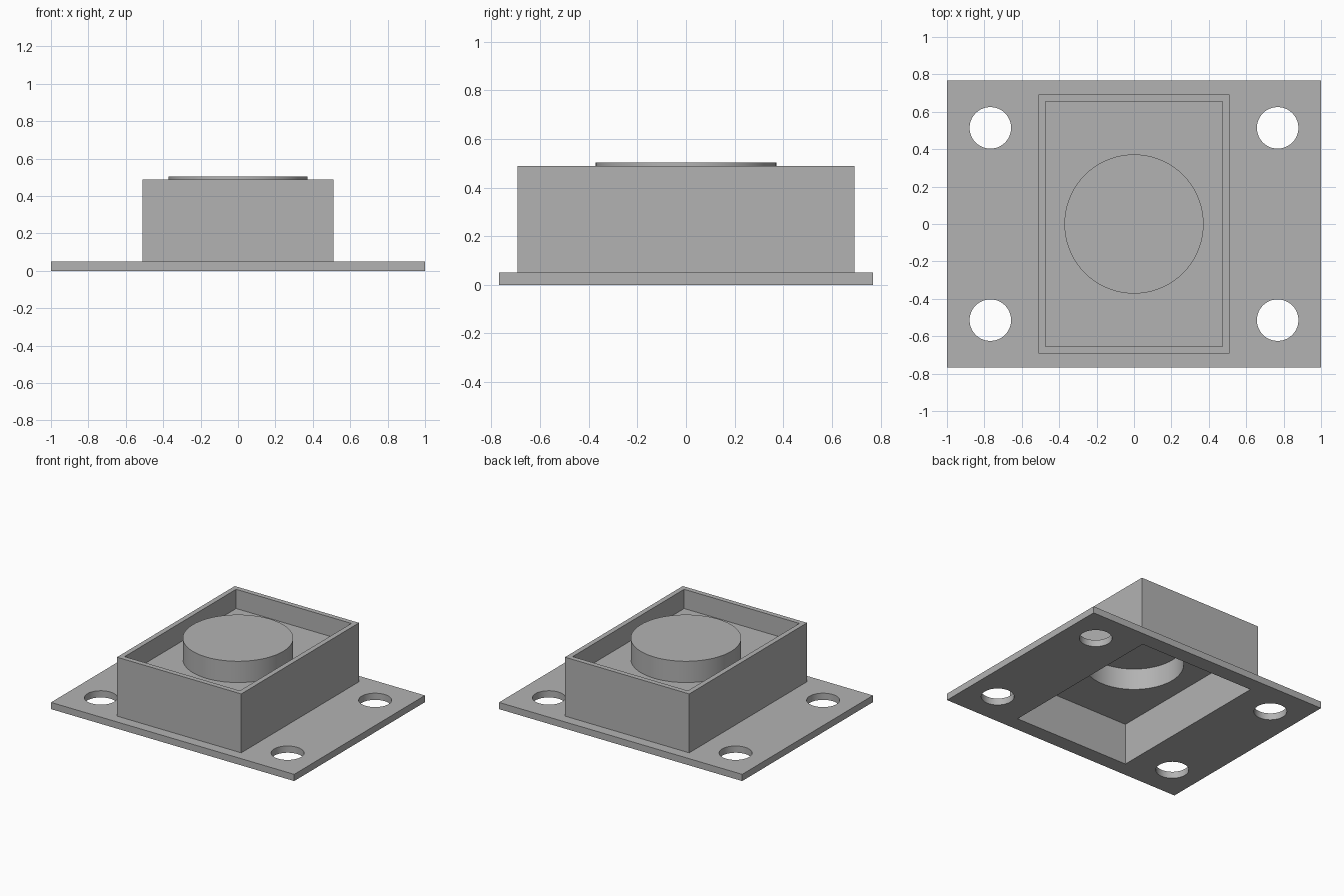
import bpy

cube = bpy.data.objects.get("Cube")
if cube:
    bpy.data.objects.remove(cube, do_unlink=True)

# Single grey finish
grey = bpy.data.materials.new("plain_grey")
grey.use_nodes = True
colour = (0.45, 0.45, 0.45, 1)
grey.diffuse_color = colour
grey.node_tree.nodes["Principled BSDF"].inputs["Base Color"].default_value = colour

# Main dimensions
WALL = 0.037
PLATE_X, PLATE_Y, PLATE_TOP = 1.0, 0.768, 0.05
BOX_X, BOX_Y, BOX_TOP = 0.511, 0.692, 0.488
IN_X, IN_Y = BOX_X - WALL, BOX_Y - WALL
FLOOR_TOP = 0.345
FLOOR_BOTTOM = FLOOR_TOP - WALL
BOSS_R, BOSS_TOP = 0.372, 0.503
HOLE_X, HOLE_Y, HOLE_R = 0.768, 0.514, 0.111


def finish(name):
    obj = bpy.context.object
    obj.name = name
    obj.data.materials.append(grey)
    bpy.ops.object.transform_apply(location=False, rotation=False, scale=True)
    return obj


def block(name, half_x, half_y, z0, z1):
    bpy.ops.mesh.primitive_cube_add(size=1, location=(0, 0, (z0 + z1) / 2))
    bpy.context.object.scale = (2 * half_x, 2 * half_y, z1 - z0)
    return finish(name)


def disc(name, radius, z0, z1, x=0, y=0):
    bpy.ops.mesh.primitive_cylinder_add(vertices=72, radius=radius, depth=z1 - z0,
                                        location=(x, y, (z0 + z1) / 2))
    return finish(name)


def combine(target, tool, operation):
    mod = target.modifiers.new(operation.lower(), "BOOLEAN")
    mod.operation, mod.solver, mod.object = operation, "EXACT", tool
    bpy.context.view_layer.objects.active = target
    bpy.ops.object.modifier_apply(modifier=mod.name)
    bpy.data.objects.remove(tool, do_unlink=True)


# Mounting plate, housing and raised boss fused into one shell
body = block("mounting_housing", PLATE_X, PLATE_Y, 0, PLATE_TOP)
combine(body, block("housing_block", BOX_X, BOX_Y, PLATE_TOP / 2, BOX_TOP), "UNION")

# Open tray above the floor, hollow below it
combine(body, block("tray_cutter", IN_X, IN_Y, FLOOR_TOP, 1), "DIFFERENCE")
combine(body, block("cavity_cutter", IN_X, IN_Y, -1, FLOOR_BOTTOM), "DIFFERENCE")

# Round boss with a hollow underside
combine(body, disc("boss", BOSS_R, FLOOR_TOP - WALL / 2, BOSS_TOP), "UNION")
combine(body, disc("boss_cutter", BOSS_R - WALL, 0, BOSS_TOP - WALL), "DIFFERENCE")

# Four corner screw holes
for sx in (-1, 1):
    for sy in (-1, 1):
        hole = disc("hole_cutter", HOLE_R, -1, 1, sx * HOLE_X, sy * HOLE_Y)
        combine(body, hole, "DIFFERENCE")

# Smooth round walls, crisp edges
bpy.ops.object.select_all(action="DESELECT")
body.select_set(True)
bpy.context.view_layer.objects.active = body
bpy.ops.object.transform_apply(location=True, rotation=False, scale=False)
bpy.ops.object.shade_smooth_by_angle()
